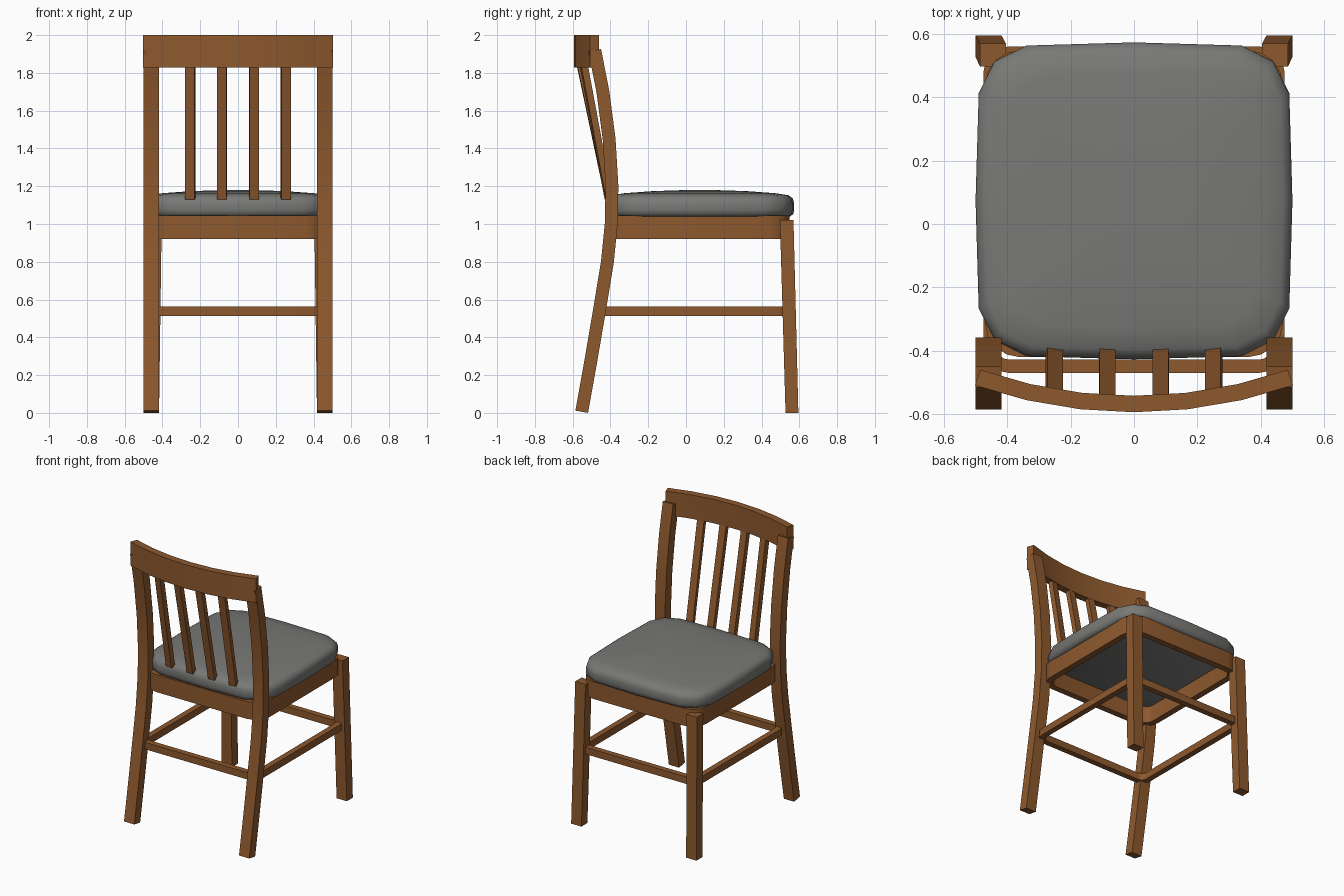
import bpy, bmesh, math
from mathutils import Vector

if "Cube" in bpy.data.objects:
    bpy.data.objects.remove(bpy.data.objects["Cube"])


def material(name, rgb):
    m = bpy.data.materials.new(name)
    m.diffuse_color = (*rgb, 1)
    m.use_nodes = True
    m.node_tree.nodes["Principled BSDF"].inputs["Base Color"].default_value = m.diffuse_color
    return m


WOOD = material("brown wood", (0.27, 0.10, 0.027))
GREY = material("grey fabric", (0.19, 0.19, 0.185))


def loft(name, loops, mat, closed=False, smooth=None):
    """Skin a list of equal-length vertex loops; cap the ends unless closed."""
    bm = bmesh.new()
    rings = [[bm.verts.new(p) for p in loop] for loop in loops]
    n = len(rings[0])
    for i in range(len(rings) if closed else len(rings) - 1):
        a, b = rings[i], rings[(i + 1) % len(rings)]
        for j in range(n):
            k = (j + 1) % n
            bm.faces.new((a[j], a[k], b[k], b[j]))
    if not closed:
        bm.faces.new(rings[0])
        bm.faces.new(rings[-1])
    bmesh.ops.recalc_face_normals(bm, faces=bm.faces[:])
    me = bpy.data.meshes.new(name)
    bm.to_mesh(me)
    bm.free()
    me.materials.append(mat)
    ob = bpy.data.objects.new(name, me)
    bpy.context.collection.objects.link(ob)
    if smooth:
        bpy.ops.object.select_all(action='DESELECT')
        ob.select_set(True)
        bpy.context.view_layer.objects.active = ob
        bpy.ops.object.shade_smooth_by_angle(angle=math.radians(smooth))
    return ob


def quad(cx, cy, z, w, d, rot=0):
    """Horizontal rectangle, w by d, turned by rot about z."""
    c, s = math.cos(rot), math.sin(rot)
    return [(cx + x * c - y * s, cy + x * s + y * c, z)
            for x, y in ((-w/2, -d/2), (w/2, -d/2), (w/2, d/2), (-w/2, d/2))]


def rounded_ring(name, hx, y0, y1, r, t, z0, z1, seg=4):
    """Rounded rectangular frame of thickness t."""
    loops = []
    for i, (x, y) in enumerate(((hx - r, y1 - r), (r - hx, y1 - r),
                                (r - hx, y0 + r), (hx - r, y0 + r))):
        for k in range(seg + 1):
            a = math.pi / 2 * (i + k / seg)
            c, s = math.cos(a), math.sin(a)
            ri = r - t
            loops.append([(x + r*c, y + r*s, z0), (x + r*c, y + r*s, z1),
                          (x + ri*c, y + ri*s, z1), (x + ri*c, y + ri*s, z0)])
    return loft(name, loops, WOOD, closed=True, smooth=30)


# back legs: curved in side view, front legs: slightly splayed
path = [(-.552, .006), (-.503, .28), (-.457, .55), (-.416, .8), (-.396, 1.0),
        (-.392, 1.2), (-.407, 1.45), (-.440, 1.7), (-.483, 1.92)]
for side, label in ((-1, "left"), (1, "right")):
    loops = []
    for i, p in enumerate(path):
        p = Vector(p)
        t = (Vector(path[min(i + 1, len(path) - 1)]) - Vector(path[max(i - 1, 0)])).normalized()
        n = Vector((t.y, -t.x)) * .034
        f, b = p + n, p - n
        loops.append([(side*.5, f.x, f.y), (side*.418, f.x, f.y),
                      (side*.418, b.x, b.y), (side*.5, b.x, b.y)])
    loft("back_leg_" + label, loops, WOOD, smooth=30)
    loft("front_leg_" + label, [quad(side*.459, .561, 0, .082, .068),
                                quad(side*.445, .533, 1.02, .082, .072)], WOOD)

# seat frame and lower stretcher
rounded_ring("seat_apron", .47, -.42, .548, .11, .045, .92, 1.045)
rounded_ring("stretcher", .475, -.47, .56, .08, .042, .512, .562)

# cushion: rounded square outline stacked in layers
octant = [(.5, 0), (.49, .34), (.44, .44), (.34, .49)]
outline = []
for q in range(4):
    for x, y in octant:
        for _ in range(q):
            x, y = -y, x
        outline.append((x, y))
layers = [(.955, 1.04), (.99, 1.052), (1, 1.075), (1, 1.11), (.985, 1.135),
          (.94, 1.152), (.8, 1.163), (.5, 1.174), (.2, 1.179)]
loft("seat_cushion", [[(x*s, y*s + .073, z) for x, y in outline] for s, z in layers],
     GREY, smooth=50)

# curved top rail
R, half, t = 1.5, math.radians(19.2), .026
loops = []
for i in range(7):
    a = half * (i / 3 - 1)
    s, c = math.sin(a), math.cos(a)
    o, n, yc = R + t, R - t, -.568 + R
    loops.append([(o*s, yc - o*c, 1.828), (o*s, yc - o*c, 2.0),
                  (n*s, yc - n*c, 2.0), (n*s, yc - n*c, 1.828)])
loft("top_rail", loops, WOOD, smooth=30)

# leaning back slats
for i, x in enumerate((-.252, -.085, .085, .252)):
    rot = math.asin(x / R)
    top = -.568 + R - R * math.cos(rot)
    loft(f"back_slat_{i + 1}", [quad(x, -.409, 1.13, .05, .036, rot),
                                quad(x, top, 1.87, .05, .036, rot)], WOOD)
